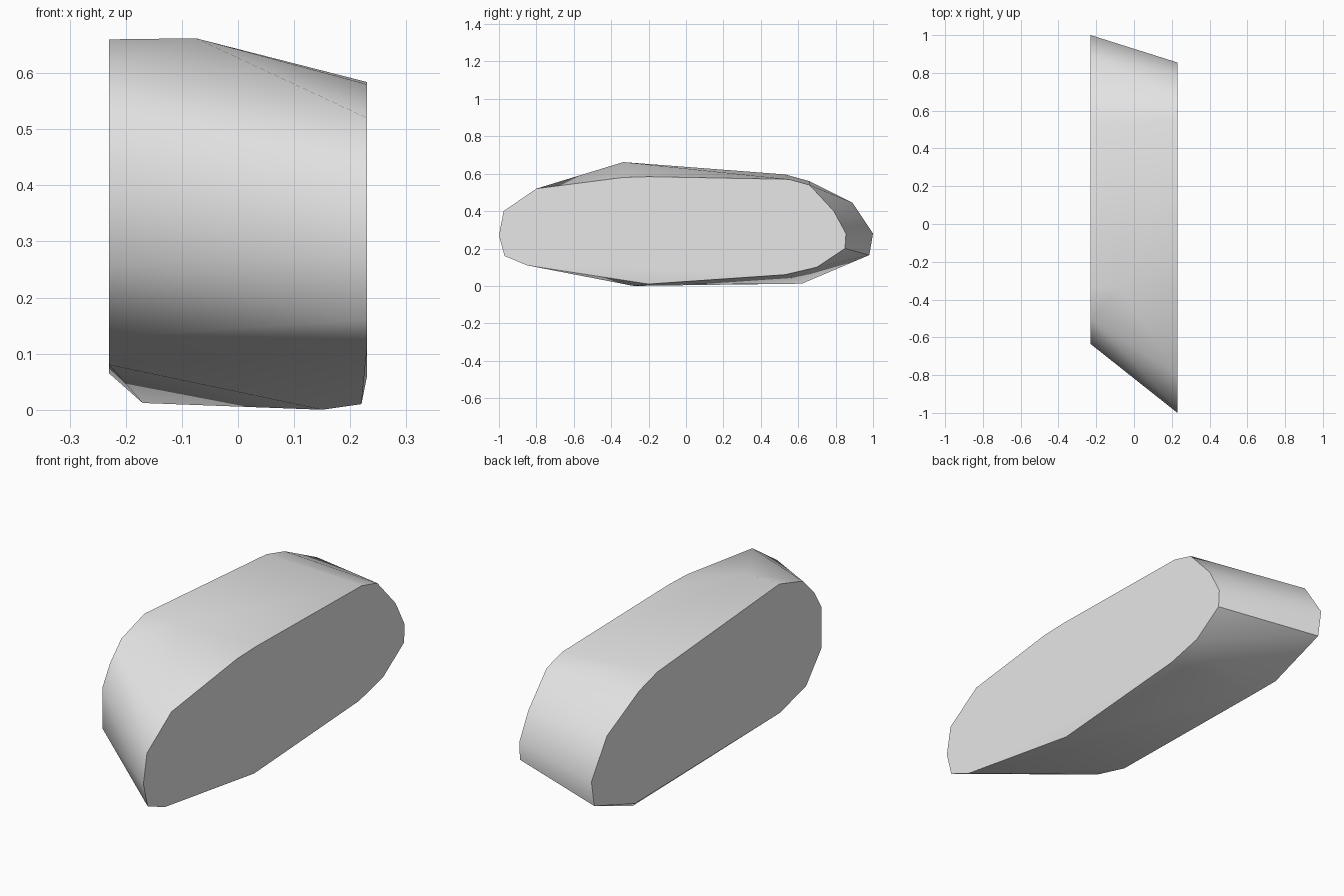
import bpy
import bmesh
import math

HALF_WIDTH = 0.23

# Remove the default object only
default_cube = bpy.data.objects.get("Cube")
if default_cube:
    bpy.data.objects.remove(default_cube, do_unlink=True)


def make_material(name, color):
    material = bpy.data.materials.new(name)
    material.use_nodes = True
    material.diffuse_color = color
    for node in material.node_tree.nodes:
        if node.type == 'BSDF_PRINCIPLED':
            node.inputs["Base Color"].default_value = color
    return material


def make_hull(name, points, material):
    """Wrap a tight convex skin around the given points."""
    bm = bmesh.new()
    for point in points:
        bm.verts.new(point)
    hull = bmesh.ops.convex_hull(bm, input=bm.verts[:])
    spare = set(hull["geom_interior"]) | set(hull["geom_unused"])
    spare_verts = [item for item in spare if isinstance(item, bmesh.types.BMVert)]
    bmesh.ops.delete(bm, geom=spare_verts, context='VERTS')
    # Join the flat end caps into single faces
    bmesh.ops.dissolve_limit(bm, angle_limit=math.radians(0.5),
                             verts=bm.verts[:], edges=bm.edges[:])
    bmesh.ops.recalc_face_normals(bm, faces=bm.faces[:])
    mesh = bpy.data.meshes.new(name)
    bm.to_mesh(mesh)
    bm.free()
    mesh.materials.append(material)
    obj = bpy.data.objects.new(name, mesh)
    bpy.context.collection.objects.link(obj)
    return obj


# Flat end cap on the +x side, as (y, z)
left_cap = [
    (-1, .27), (-.975, .4), (-.8, .52), (-.335, .58), (-.2, .584),
    (.55, .57), (.66, .54), (.79, .4), (.855, .28), (.85, .2),
    (.7, .1), (.53, .06), (-.85, .11), (-.97, .16),
]

# Flat end cap on the -x side, as (y, z)
right_cap = [
    (-.635, .44), (-.58, .53), (-.5, .61), (-.335, .66), (.53, .596),
    (.66, .56), (.89, .445), (1, .28), (.98, .165), (.69, .065),
    (-.34, .08), (-.525, .13), (-.635, .26),
]

# Crest and belly corners between the caps, as (x, y, z)
inner_corners = [
    (-.075, -.335, .662), (.22, -.2, .01), (.15, -.28, 0), (-.17, .62, .012),
]

points = [(HALF_WIDTH, y, z) for y, z in left_cap]
points += [(-HALF_WIDTH, y, z) for y, z in right_cap]
points += inner_corners

# Stone slab
stone = make_hull("stone_slab", points,
                  make_material("light grey", (.8, .8, .8, 1)))

# Soft flanks with crisp cap edges
bpy.ops.object.select_all(action='DESELECT')
stone.select_set(True)
bpy.context.view_layer.objects.active = stone
bpy.ops.object.shade_smooth_by_angle(angle=math.radians(40))
